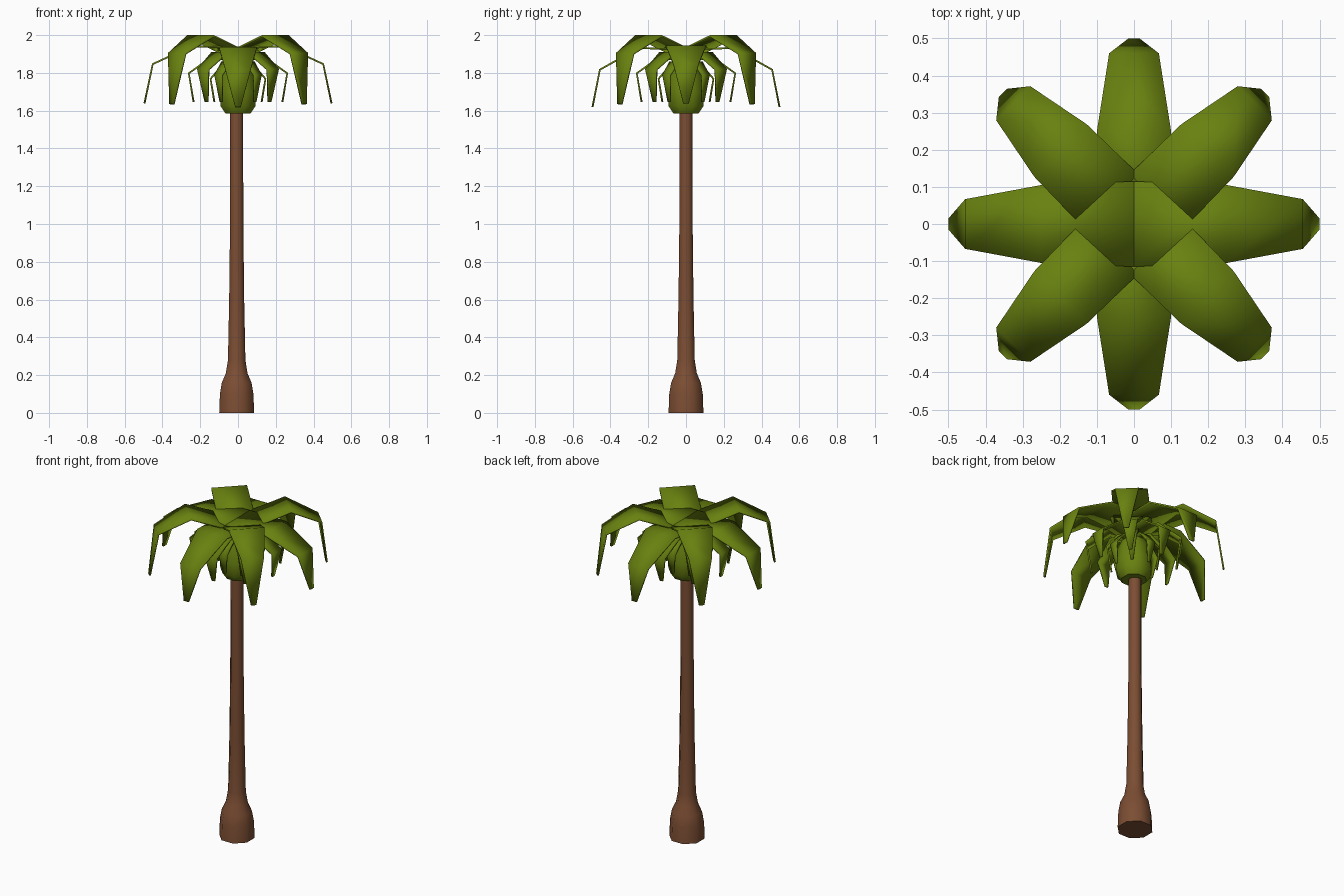
import bpy
import bmesh
from math import cos, sin, radians, tau

cube = bpy.data.objects.get("Cube")
if cube:
    bpy.data.objects.remove(cube)


def make_material(name, colour):
    mat = bpy.data.materials.new(name)
    mat.use_nodes = True
    mat.diffuse_color = colour
    bsdf = mat.node_tree.nodes["Principled BSDF"]
    bsdf.inputs["Base Color"].default_value = colour
    bsdf.inputs["Roughness"].default_value = 0.9
    return mat


bark = make_material("bark brown", (0.20, 0.075, 0.033, 1))
leaf = make_material("leaf green", (0.14, 0.22, 0.005, 1))


def finish(name, bm, mat, angle):
    mesh = bpy.data.meshes.new(name)
    bm.to_mesh(mesh)
    bm.free()
    mesh.materials.append(mat)
    obj = bpy.data.objects.new(name, mesh)
    bpy.context.collection.objects.link(obj)
    bpy.ops.object.select_all(action="DESELECT")
    obj.select_set(True)
    bpy.context.view_layer.objects.active = obj
    bpy.ops.object.shade_smooth_by_angle(angle=radians(angle))
    return obj


def turned(name, profile, sides, mat, cx=0.0):
    """Capped solid of revolution from (radius, height) pairs."""
    bm = bmesh.new()
    rings = [[bm.verts.new((cx + r * cos(tau * (i + 0.5) / sides),
                            r * sin(tau * (i + 0.5) / sides), z))
              for i in range(sides)] for r, z in profile]
    for low, high in zip(rings, rings[1:]):
        for i in range(sides):
            j = (i + 1) % sides
            bm.faces.new((low[i], low[j], high[j], high[i]))
    bm.faces.new(rings[0][::-1])
    bm.faces.new(rings[-1])
    return finish(name, bm, mat, 50)


def frond(name, rows, heading):
    """Folded leaf strip from (reach, height, half width) rows."""
    bm = bmesh.new()
    c, s = cos(radians(heading)), sin(radians(heading))
    pairs = [[bm.verts.new((r * c - w * s, r * s + w * c, z))
              for w in (-half, half)] for r, z, half in rows]
    for a, b in zip(pairs, pairs[1:]):
        bm.faces.new((a[0], b[0], b[1], a[1]))
    obj = finish(name, bm, leaf, 60)
    solid = obj.modifiers.new("thickness", "SOLIDIFY")
    solid.thickness = 0.01
    solid.offset = -1


# Trunk with flared foot, and the bulb under the leaves
turned("trunk", [(0.1, 0), (0.096, 0.1), (0.085, 0.16), (0.062, 0.21),
                 (0.05, 0.28), (0.043, 0.6), (0.038, 1.0), (0.037, 1.65)],
       8, bark, -0.007)
turned("crown_bulb", [(0.072, 1.585), (0.1, 1.625), (0.103, 1.7),
                      (0.09, 1.78), (0.06, 1.85), (0.03, 1.91)], 8, leaf)

# Leaf layers: straight and diagonal fronds of the outer crown
side_rows = [(0, 1.94, 0.115), (0.25, 1.945, 0.105),
             (0.455, 1.85, 0.067), (0.5, 1.64, 0.015)]
front_rows = [(0, 1.925, 0.11), (0.25, 1.938, 0.1),
              (0.46, 1.82, 0.067), (0.5, 1.62, 0.015)]
diagonal_rows = [(0, 1.9, 0.105), (0.28, 2.0, 0.1),
                 (0.46, 1.905, 0.065), (0.5, 1.635, 0.015)]
# Shorter drooping fronds hidden below
middle_rows = [(0, 1.86, 0.06), (0.14, 1.89, 0.06),
               (0.265, 1.80, 0.042), (0.24, 1.645, 0.01)]
inner_rows = [(0, 1.82, 0.035), (0.09, 1.84, 0.035),
              (0.15, 1.77, 0.028), (0.13, 1.645, 0.008)]

for step in range(8):
    heading = step * 45
    if step % 2:
        rows = diagonal_rows
    else:
        rows = front_rows if step % 4 else side_rows
    frond(f"outer_frond_{step + 1}", rows, heading)
    lift = 0.02 if step % 2 else 0.0
    for layer, base in (("middle", middle_rows), ("inner", inner_rows)):
        raised = [(r, z + lift, w) for r, z, w in base[:-1]] + base[-1:]
        frond(f"{layer}_frond_{step + 1}", raised, heading)
